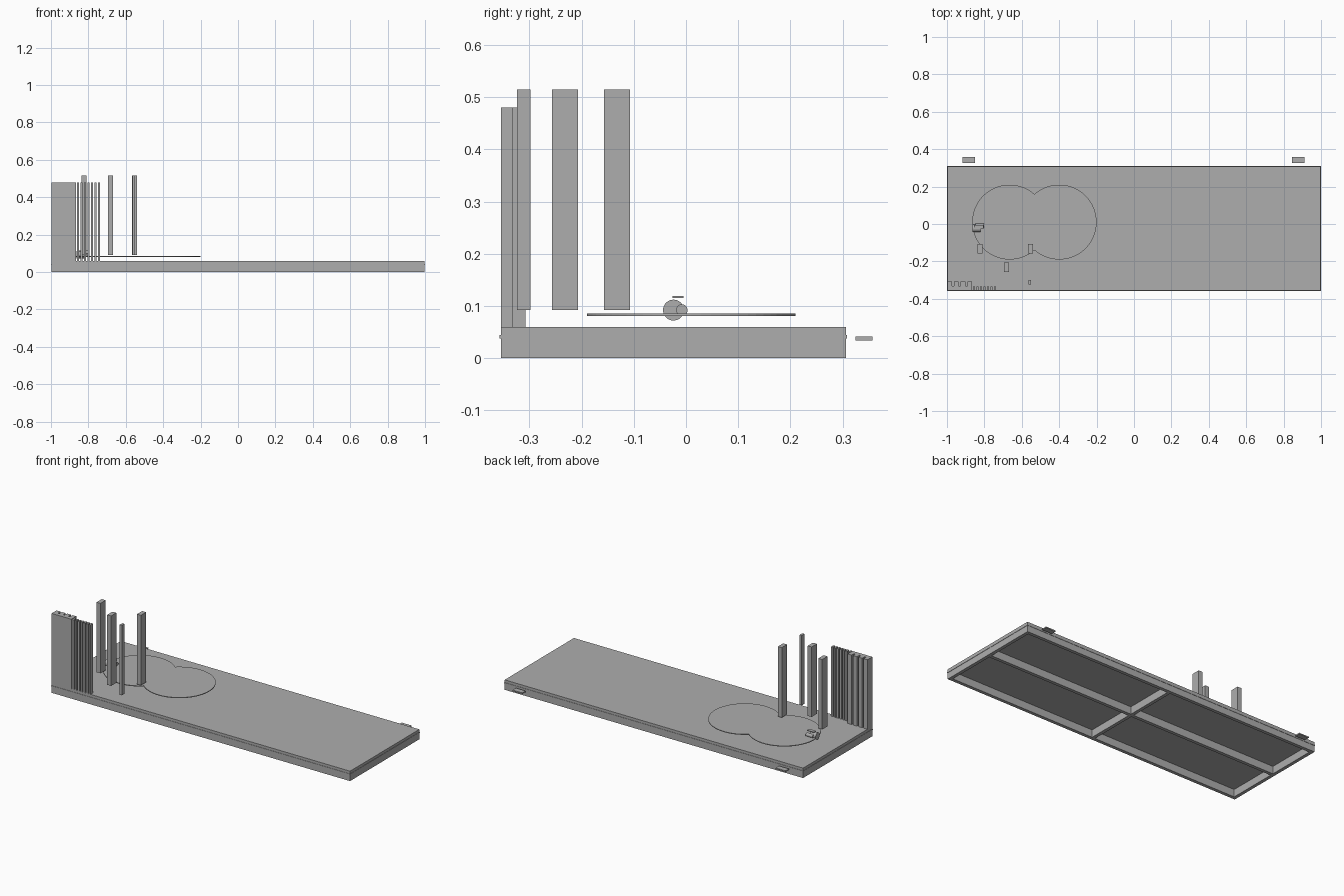
import bpy, bmesh, math

if "Cube" in bpy.data.objects:
    bpy.data.objects.remove(bpy.data.objects["Cube"])

grey = bpy.data.materials.new("mid_grey")
grey.diffuse_color = (0.42, 0.42, 0.42, 1)
grey.use_nodes = True
grey.node_tree.nodes["Principled BSDF"].inputs["Base Color"].default_value = grey.diffuse_color


def finish(name, bm):
    bmesh.ops.recalc_face_normals(bm, faces=bm.faces)
    me = bpy.data.meshes.new(name)
    bm.to_mesh(me)
    bm.free()
    me.materials.append(grey)
    ob = bpy.data.objects.new(name, me)
    bpy.context.collection.objects.link(ob)
    return ob


def add_box(bm, x0, x1, y0, y1, z0, z1):
    vs = bmesh.ops.create_cube(bm, size=1)["verts"]
    for v in vs:
        v.co.x = x1 if v.co.x > 0 else x0
        v.co.y = y1 if v.co.y > 0 else y0
        v.co.z = z1 if v.co.z > 0 else z0


def boxes(name, *dims):
    bm = bmesh.new()
    for d in dims:
        add_box(bm, *d)
    return finish(name, bm)


def prism(name, pts, z0, z1):
    bm = bmesh.new()
    face = bm.faces.new([bm.verts.new((x, y, z0)) for x, y in pts])
    ext = bmesh.ops.extrude_face_region(bm, geom=[face])["geom"]
    for v in ext:
        if isinstance(v, bmesh.types.BMVert):
            v.co.z = z1
    return finish(name, bm)


def roller(name, x0, x1, y, z, r):
    bpy.ops.mesh.primitive_cylinder_add(vertices=32, radius=r, depth=x1 - x0,
                                        location=((x0 + x1) / 2, y, z),
                                        rotation=(0, math.pi / 2, 0))
    ob = bpy.context.object
    ob.name = name
    ob.data.materials.append(grey)
    bpy.ops.object.shade_smooth_by_angle()


X, YF, YB, T = 0.998, -0.355, 0.307, 0.02

# Hollow base: top board, rim and crossed ribs underneath
boxes("top_board", (-X, X, YF, YB, 0.045, 0.06))
boxes("base_rim",
      (-X, X, YF, YF + T, 0, 0.045), (-X, X, YB - T, YB, 0, 0.045),
      (-X, -X + T, YF + T, YB - T, 0, 0.045), (X - T, X, YF + T, YB - T, 0, 0.045))
boxes("base_ribs",
      (-X + T, X - T, -0.034, -0.014, 0, 0.045),
      (-0.01, 0.01, YF + T, -0.034, 0, 0.045),
      (-0.01, 0.01, -0.014, YB - T, 0, 0.045))

# Thin trim around the edge
boxes("edge_trim",
      (-1, 1, YF - 0.002, YF, 0.038, 0.044), (-1, 1, YB, YB + 0.002, 0.038, 0.044),
      (-1, -X, YF, YB, 0.038, 0.044), (X, 1, YF, YB, 0.038, 0.044))

# Plates behind the back edge
for name, x in (("back_plate_left", -0.883), ("back_plate_right", 0.878)):
    boxes(name, (x - 0.033, x + 0.033, 0.325, 0.357, 0.034, 0.041))

# Corner panel with battens on its back
pts = [(-0.998, YF), (-0.866, YF)]
for i in range(4):
    x = -0.866 - i * 0.0355
    pts += [(x, -0.308), (x - 0.0255, -0.308)]
    if i < 3:
        pts += [(x - 0.0255, -0.332), (x - 0.0355, -0.332)]
prism("batten_panel", pts, 0.06, 0.48)

# Row of separate thin slats
for i in range(7):
    x = -0.862 + i * 0.0188
    boxes("slat_%d" % (i + 1), (x, x + 0.012, YF, -0.333, 0.06, 0.48))

# Standing posts
for i, (x, y, w, d) in enumerate(((-0.823, -0.132, 0.026, 0.05), (-0.682, -0.232, 0.026, 0.05),
                                  (-0.553, -0.132, 0.026, 0.05), (-0.558, -0.311, 0.014, 0.025))):
    boxes("post_%d" % (i + 1), (x - w / 2, x + w / 2, y - d / 2, y + d / 2, 0.092, 0.515))

# Thin plate shaped as two joined discs
r, half, cx, cy, n = 0.2, 0.1325, -0.5325, 0.01, 48
a0 = math.acos(half / r)
pts = []
for side in (1, -1):
    for k in range(n):
        a = -(math.pi - a0) + 2 * (math.pi - a0) * k / n
        pts.append((cx + side * (half + r * math.cos(a)), cy + side * r * math.sin(a)))
prism("double_disc", pts, 0.081, 0.085)

# Small fitting: two rollers and a lever
roller("large_roller", -0.864, -0.822, -0.024, 0.092, 0.02)
roller("small_roller", -0.848, -0.802, -0.008, 0.092, 0.011)
boxes("lever", (-0.852, -0.805, -0.026, -0.005, 0.115, 0.119))
